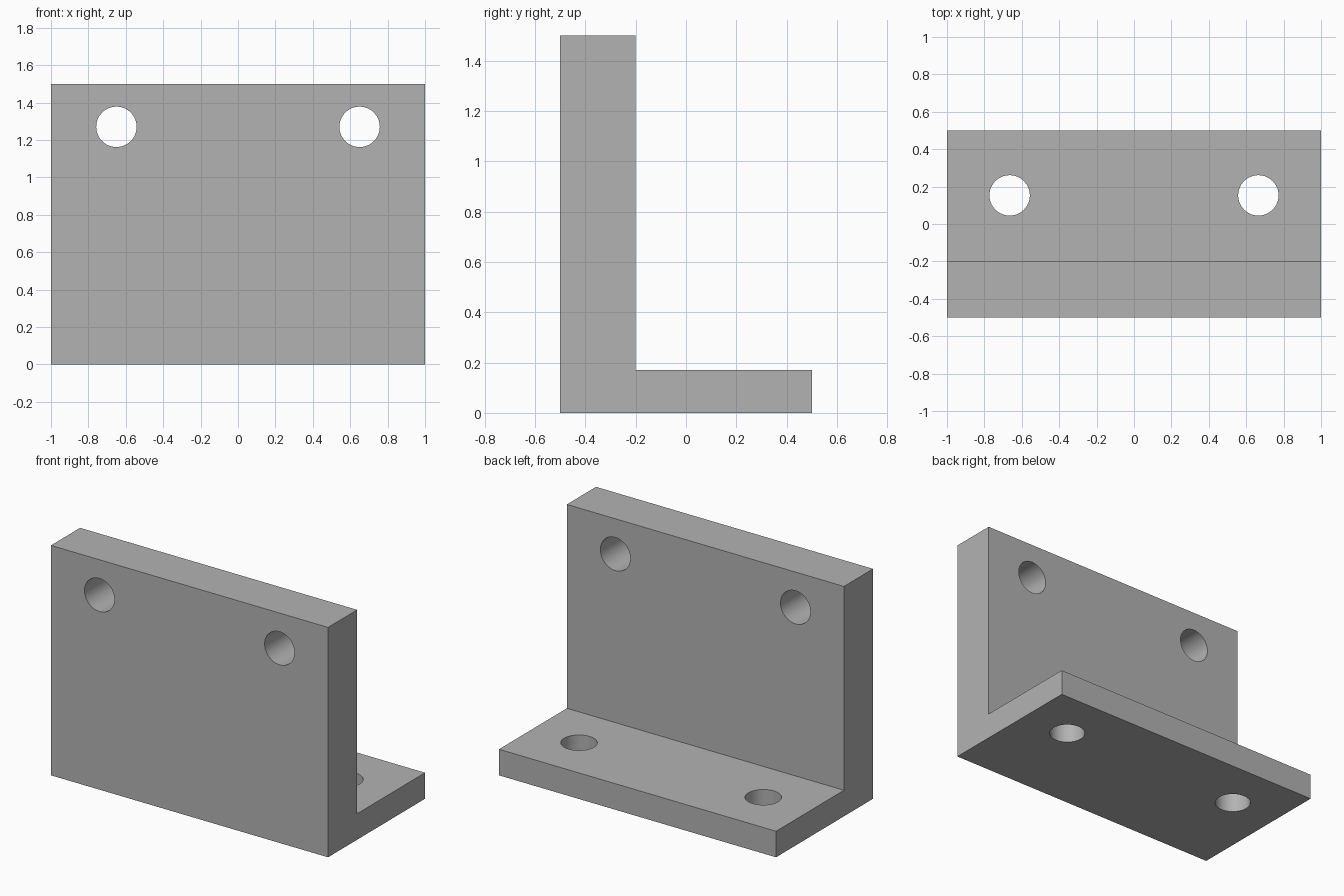
import bpy
import bmesh
from math import pi

cube = bpy.data.objects.get("Cube")
if cube:
    bpy.data.objects.remove(cube, do_unlink=True)

steel = bpy.data.materials.new("plain_grey")
steel.use_nodes = True
grey = (0.45, 0.45, 0.45, 1)
steel.diffuse_color = grey
steel.node_tree.nodes["Principled BSDF"].inputs["Base Color"].default_value = grey


def add_object(name, bm):
    bmesh.ops.recalc_face_normals(bm, faces=bm.faces)
    mesh = bpy.data.meshes.new(name)
    bm.to_mesh(mesh)
    bm.free()
    mesh.materials.append(steel)
    obj = bpy.data.objects.new(name, mesh)
    bpy.context.collection.objects.link(obj)
    return obj


# L-shaped side profile swept across the width
profile = [(-0.5, 0), (0.5, 0), (0.5, 0.17), (-0.2, 0.17), (-0.2, 1.5), (-0.5, 1.5)]
bm = bmesh.new()
face = bm.faces.new([bm.verts.new((-1, y, z)) for y, z in profile])
swept = bmesh.ops.extrude_face_region(bm, geom=[face])["geom"]
bmesh.ops.translate(bm, vec=(2, 0, 0),
                    verts=[v for v in swept if isinstance(v, bmesh.types.BMVert)])
bracket = add_object("angle_bracket", bm)


# Bolt holes, a mirrored pair through each flange
def drill(name, location, tilt):
    bpy.ops.mesh.primitive_cylinder_add(vertices=64, radius=0.108, depth=0.6,
                                        location=location, rotation=(tilt, 0, 0))
    cutter = bpy.context.object
    cutter.name = name
    cutter.data.materials.append(steel)
    cut = bracket.modifiers.new(name, "BOOLEAN")
    cut.operation = "DIFFERENCE"
    cut.solver = "EXACT"
    cut.object = cutter
    bpy.context.view_layer.objects.active = bracket
    bpy.ops.object.modifier_apply(modifier=name)
    bpy.data.objects.remove(cutter, do_unlink=True)


for side, sign in (("left", 1), ("right", -1)):
    drill(side + "_wall_hole", (sign * 0.65, -0.35, 1.27), pi / 2)
    drill(side + "_base_hole", (sign * 0.665, 0.153, 0.08), 0)

# Smooth hole walls with crisp rims
bpy.ops.object.select_all(action="DESELECT")
bracket.select_set(True)
bpy.context.view_layer.objects.active = bracket
bpy.ops.object.shade_smooth_by_angle()
